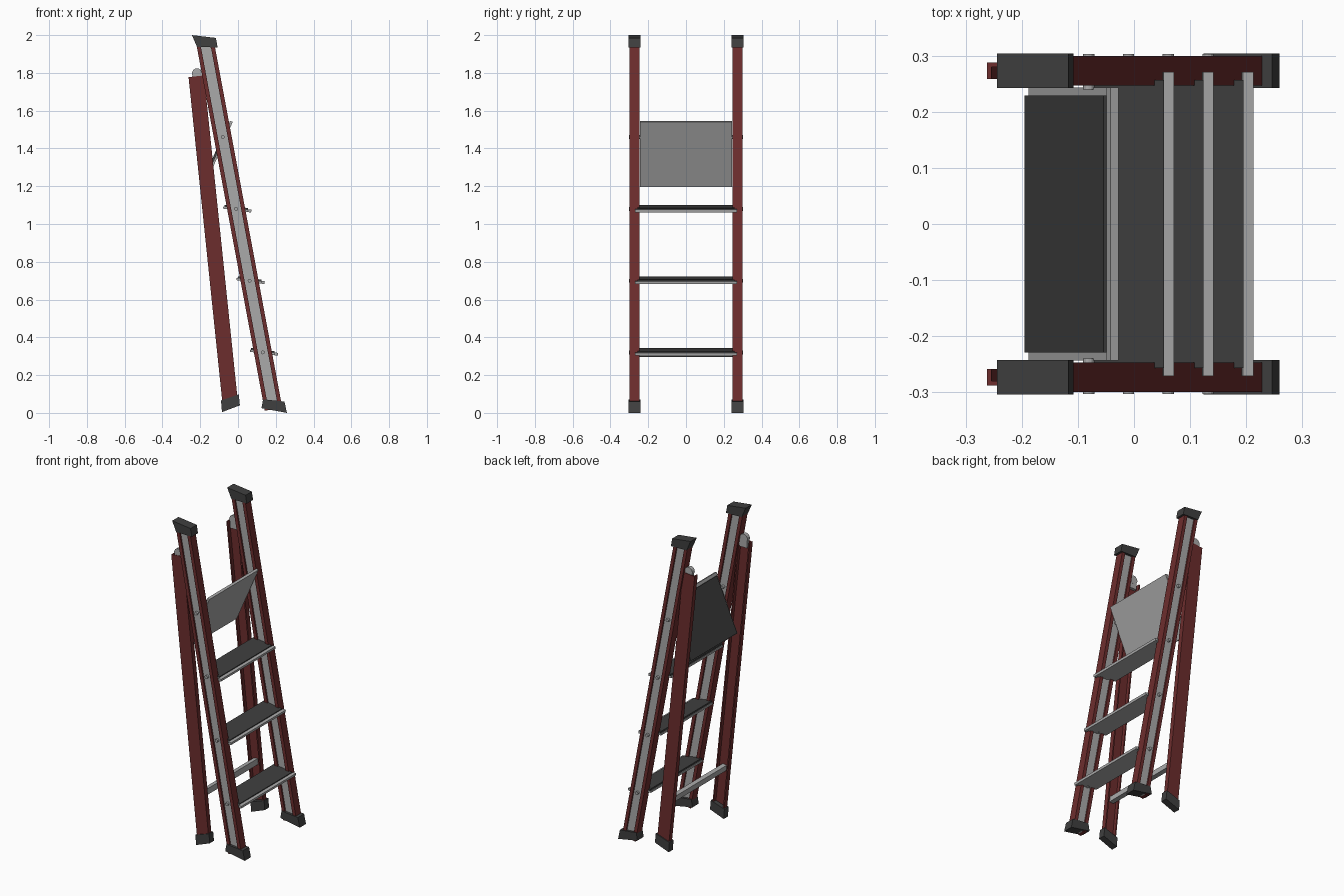
import bpy, bmesh, math

if "Cube" in bpy.data.objects:
    bpy.data.objects.remove(bpy.data.objects["Cube"])


def material(name, r, g, b):
    m = bpy.data.materials.new(name)
    m.diffuse_color = (r, g, b, 1)
    m.use_nodes = True
    m.node_tree.nodes["Principled BSDF"].inputs["Base Color"].default_value = m.diffuse_color
    return m


RED = material("dark red", 0.15, 0.026, 0.026)
GREY = material("aluminium grey", 0.40, 0.40, 0.40)
DARK = material("dark rubber", 0.05, 0.05, 0.05)


def prism(name, pts, y0, y1, mat):
    """Extrude an (x, z) outline from y0 to y1."""
    bm = bmesh.new()
    face = bm.faces.new([bm.verts.new((x, y0, z)) for x, z in pts])
    ext = bmesh.ops.extrude_face_region(bm, geom=[face])
    moved = [e for e in ext["geom"] if isinstance(e, bmesh.types.BMVert)]
    bmesh.ops.translate(bm, verts=moved, vec=(0, y1 - y0, 0))
    bmesh.ops.recalc_face_normals(bm, faces=bm.faces)
    me = bpy.data.meshes.new(name)
    bm.to_mesh(me)
    bm.free()
    me.materials.append(mat)
    ob = bpy.data.objects.new(name, me)
    bpy.context.collection.objects.link(ob)
    return ob


def pair(name, pts, y0, y1, mat):
    """The same part on both sides of the ladder."""
    prism(name + "_right", pts, y0, y1, mat)
    prism(name + "_left", pts, -y1, -y0, mat)


def strip(p, q, v0, v1):
    """Outline along the line p-q, between sideways offsets v0 and v1."""
    dx, dz = q[0] - p[0], q[1] - p[1]
    n = math.hypot(dx, dz)
    nx, nz = dz / n, -dx / n
    return [(a[0] + nx * v, a[1] + nz * v)
            for a, v in ((p, v0), (p, v1), (q, v1), (q, v0))]


def circle(x, z, r, n=16):
    return [(x + r * math.cos(2 * math.pi * i / n), z + r * math.sin(2 * math.pi * i / n))
            for i in range(n)]


# front rails: I-beams with a grey web
FB, FT = (0.188, 0.02), (-0.176, 1.97)
pair("front_rail_flange_front", strip(FB, FT, 0.026, 0.047), 0.247, 0.299, RED)
pair("front_rail_flange_back", strip(FB, FT, -0.047, -0.026), 0.247, 0.299, RED)
pair("front_rail_web", strip(FB, FT, -0.027, 0.027), 0.257, 0.289, GREY)
pair("front_rail_top_cap", [(-0.244, 2.0), (-0.117, 1.985), (-0.108, 1.935), (-0.217, 1.937)],
     0.242, 0.304, DARK)
pair("front_foot", [(0.124, 0.025), (0.259, 0.0), (0.246, 0.060), (0.133, 0.072)],
     0.242, 0.304, DARK)

# rear legs: channels open to the inside
RB, RT = (-0.041, 0.05), (-0.221, 1.782)
pair("rear_leg_web", strip(RB, RT, -0.041, 0.041), 0.280, 0.288, RED)
pair("rear_leg_flange_front", strip(RB, RT, 0.033, 0.041), 0.258, 0.281, RED)
pair("rear_leg_flange_back", strip(RB, RT, -0.041, -0.033), 0.258, 0.281, RED)
pair("rear_foot", [(-0.085, 0.004), (0.010, 0.040), (0.004, 0.098), (-0.090, 0.066)],
     0.252, 0.294, DARK)

# hinges at the top of the rear legs
pair("hinge_knuckle", circle(-0.217, 1.797, 0.027), 0.261, 0.285, GREY)
pair("hinge_plate", [(-0.24, 1.74), (-0.19, 1.74), (-0.165, 1.775), (-0.19, 1.80), (-0.24, 1.80)],
     0.262, 0.280, GREY)

# brace between the rear legs
prism("rear_brace", strip((-0.069, 0.298), (-0.073, 0.333), -0.014, 0.014), -0.28, 0.28, GREY)


def step(name, x, z, tilt, back, front, half, tread_half, nose_half):
    """Grey plate with a nose along the front edge and a dark tread on top."""
    c, s = math.cos(tilt), math.sin(tilt)

    def box(u0, u1, w0, w1):
        return [(x + u * c - w * s, z + u * s + w * c)
                for u, w in ((u0, w0), (u1, w0), (u1, w1), (u0, w1))]
    prism(name + "_plate", box(back, front - 0.01, -0.011, 0.0), -half, half, GREY)
    prism(name + "_nose", box(front - 0.019, front, -0.011, 0.004), -nose_half, nose_half, GREY)
    prism(name + "_tread", box(back + 0.005, front - 0.019, 0.0, 0.010),
          -tread_half, tread_half, DARK)


def rail_x(z):
    t = (z - FB[1]) / (FT[1] - FB[1])
    return FB[0] + t * (FT[0] - FB[0])


for i, z in enumerate((0.325, 0.704, 1.083)):
    step(f"step_{i + 1}", rail_x(z), z, math.radians(-8), -0.068, 0.082, 0.257, 0.257, 0.271)

# folded top platform, tread facing the back
step("platform", -0.077, 1.455, math.radians(66.5), -0.278, 0.098, 0.243, 0.229, 0.243)

# pivot bolts through the front rails
for i, z in enumerate((0.32, 0.70, 1.08, 1.46)):
    pair(f"pivot_bolt_{i + 1}", circle(rail_x(z), z, 0.010, 12), 0.24, 0.303, GREY)
